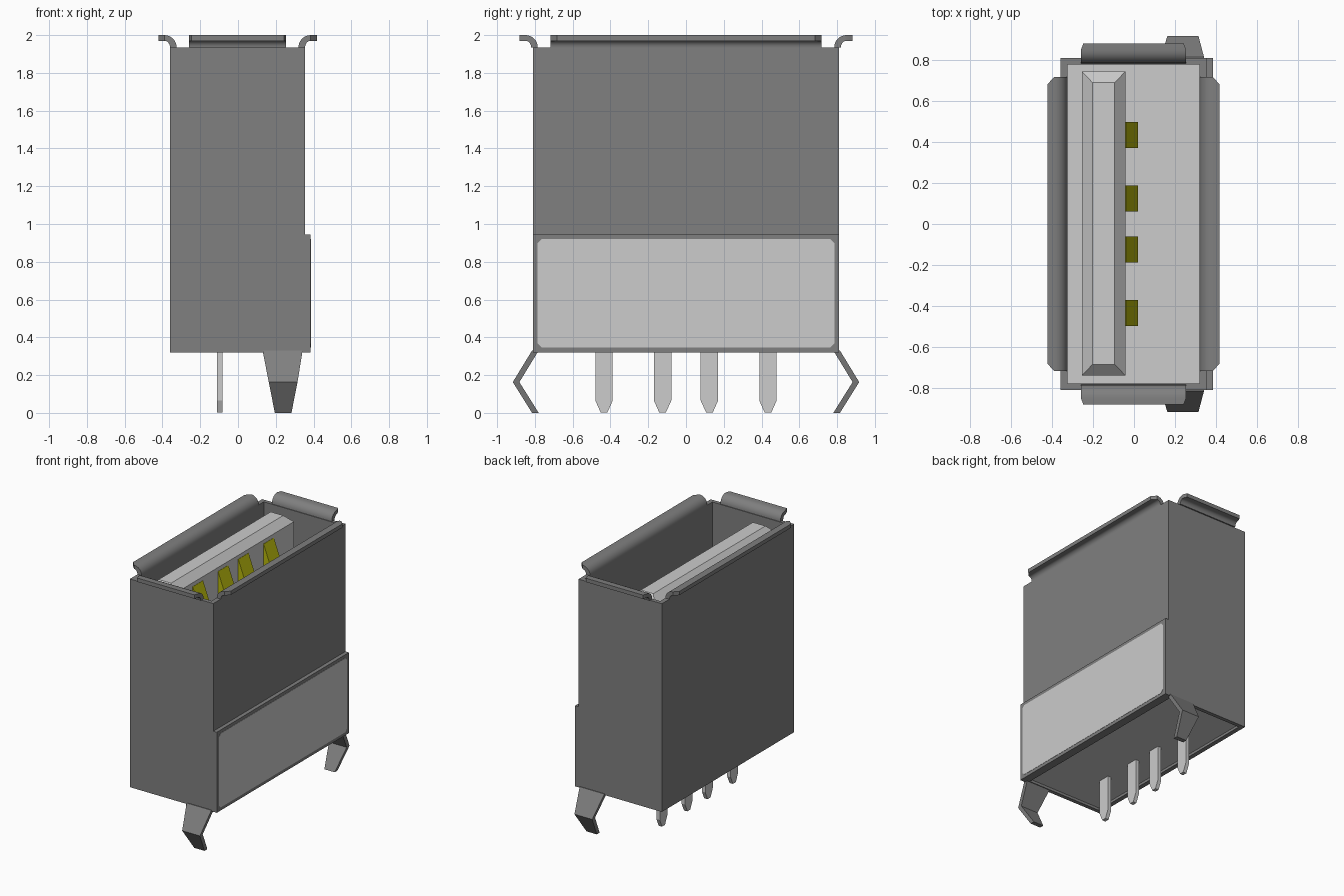
import bpy, bmesh, math

cube = bpy.data.objects.get("Cube")
if cube:
    bpy.data.objects.remove(cube, do_unlink=True)


def material(name, rgb):
    m = bpy.data.materials.new(name)
    m.use_nodes = True
    col = (*rgb, 1.0)
    m.diffuse_color = col
    m.node_tree.nodes["Principled BSDF"].inputs["Base Color"].default_value = col
    return m


STEEL = material("grey steel", (0.214, 0.214, 0.214))
PLASTIC = material("light grey", (0.604, 0.604, 0.604))
GOLD = material("olive gold", (0.48, 0.48, 0.004))


def finish(name, bm, mat, smooth=False):
    bmesh.ops.recalc_face_normals(bm, faces=bm.faces)
    me = bpy.data.meshes.new(name)
    bm.to_mesh(me)
    bm.free()
    me.materials.append(mat)
    ob = bpy.data.objects.new(name, me)
    bpy.context.collection.objects.link(ob)
    if smooth:
        bpy.ops.object.select_all(action='DESELECT')
        ob.select_set(True)
        bpy.context.view_layer.objects.active = ob
        bpy.ops.object.shade_smooth_by_angle(angle=math.radians(35))
    return ob


def add_prism(bm, pts, axis, lo, hi):
    """Extrude a polygon given in (other axis, z) along x or y."""
    def at(p, d):
        return (d, p[0], p[1]) if axis == 'x' else (p[0], d, p[1])
    a = [bm.verts.new(at(p, lo)) for p in pts]
    b = [bm.verts.new(at(p, hi)) for p in pts]
    bm.faces.new(a)
    bm.faces.new(b)
    n = len(pts)
    for i in range(n):
        j = (i + 1) % n
        bm.faces.new((a[i], a[j], b[j], b[i]))


def prism(name, pts, axis, lo, hi, mat):
    bm = bmesh.new()
    add_prism(bm, pts, axis, lo, hi)
    return finish(name, bm, mat)


def loft(name, rings, mat, smooth=False):
    """Join four-cornered rings in order and cap both ends."""
    bm = bmesh.new()
    vs = [[bm.verts.new(p) for p in r] for r in rings]
    for r, s in zip(vs, vs[1:]):
        for i in range(4):
            j = (i + 1) % 4
            bm.faces.new((r[i], r[j], s[j], s[i]))
    bm.faces.new(vs[0])
    bm.faces.new(vs[-1])
    return finish(name, bm, mat, smooth)


def rect(x0, x1, y0, y1, z):
    return [(x0, y0, z), (x1, y0, z), (x1, y1, z), (x0, y1, z)]


# Main dimensions
X0, X1, XSTEP, Y = -0.36, 0.355, 0.385, 0.81
T = 0.03
BOTTOM, STEP, TOP = 0.32, 0.945, 1.935
CX = (X0 + X1) / 2

# Metal shell: two stepped end walls and two long walls
bm = bmesh.new()
end_wall = [(X0, BOTTOM), (XSTEP, BOTTOM), (XSTEP, STEP), (X1, STEP), (X1, TOP), (X0, TOP)]
long_wall = [(X1 - 0.035, BOTTOM), (XSTEP, BOTTOM), (XSTEP, STEP), (X1, STEP),
             (X1, TOP), (X1 - 0.035, TOP)]
back_wall = [(X0, BOTTOM), (X0 + 0.035, BOTTOM), (X0 + 0.035, TOP), (X0, TOP)]
for s in (-1, 1):
    add_prism(bm, end_wall, 'y', s * (Y - T), s * Y)
for wall in (long_wall, back_wall):
    add_prism(bm, wall, 'y', -Y + T, Y - T)
finish("shell", bm, STEEL)

# Curled lips around the mouth
def lip(name, half, chamfer, place):
    stations = []
    for i in range(9):
        a = math.pi / 2 * i / 8
        c, s = math.cos(a), math.sin(a)
        stations.append((0.065 - 0.065 * c, TOP + 0.065 * s,
                         0.065 - 0.030 * c, TOP + 0.035 * s, half))
    stations.append((0.097, 2.0, 0.097, TOP + 0.035, half - chamfer))
    rings = [[place(ua, -w, za), place(ua, w, za), place(ub, w, zb), place(ub, -w, zb)]
             for ua, za, ub, zb, w in stations]
    loft(name, rings, STEEL, smooth=True)


for s, side, end in ((-1, "right", "front"), (1, "left", "back")):
    lip(side + "_lip", 0.718, 0.035,
        lambda u, t, z: (CX + s * (0.3225 + u), t, z))
    lip(end + "_lip", 0.257, 0.012,
        lambda u, t, z: (CX + t, s * (0.785 + u), z))

# Bent, tapering mounting clips under both ends
for s, end in ((-1, "front"), (1, "back")):
    rings = []
    for y, z, xa, xb in ((0.78, 0.33, 0.13, 0.342), (0.882, 0.163, 0.163, 0.315),
                         (0.78, 0.0, 0.195, 0.283)):
        rings.append([(xa, s * y, z), (xb, s * y, z),
                      (xb, s * (y + 0.035), z), (xa, s * (y + 0.035), z)])
    loft(end + "_clip", rings, STEEL)

# Plastic base block and the chamfered window plate on the stepped side
loft("insulator_base", [rect(X0 + 0.03, X1 - 0.03, -0.785, 0.785, z) for z in (0.34, 0.93)],
     PLASTIC)
c = 0.022
ya, za, zb = 0.785, 0.345, 0.92
window = [(-ya + c, za), (ya - c, za), (ya, za + c), (ya, zb - c),
          (ya - c, zb), (-ya + c, zb), (-ya, zb - c), (-ya, za + c)]
prism("window_plate", window, 'x', XSTEP - 0.004, XSTEP + 0.002, PLASTIC)

# Tongue with a bevelled tip
loft("tongue", [rect(-0.255, -0.042, -0.74, 0.745, 0.9),
                rect(-0.255, -0.042, -0.74, 0.745, 1.87),
                rect(-0.202, -0.095, -0.685, 0.69, 1.925)], PLASTIC)

# Spring contacts on the tongue and solder pins below
spring = [(-0.045, 1.84), (-0.04, 1.84), (0.02, 1.68), (-0.04, 1.36), (-0.045, 1.36)]
for i, y in enumerate((-0.434, -0.124, 0.124, 0.434), 1):
    prism(f"contact_{i}", spring, 'y', y - 0.063, y + 0.063, GOLD)
    pin = [(y - 0.046, 0.36), (y - 0.046, 0.065), (y - 0.018, 0.003),
           (y + 0.018, 0.003), (y + 0.046, 0.065), (y + 0.046, 0.36)]
    prism(f"pin_{i}", pin, 'x', -0.111, -0.082, PLASTIC)
